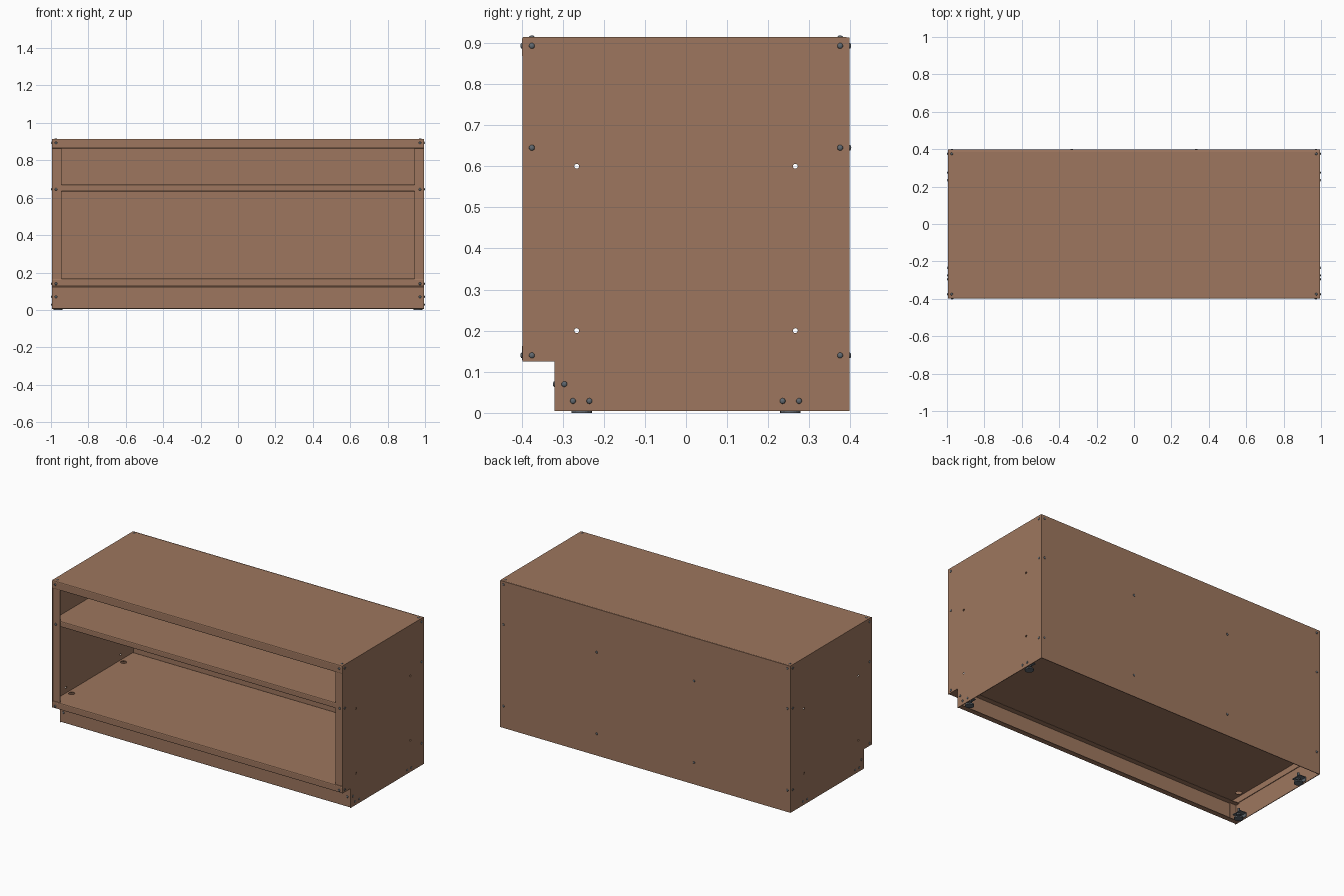
import bpy, bmesh
from math import pi
from mathutils import Matrix, Vector

if "Cube" in bpy.data.objects:
    bpy.data.objects.remove(bpy.data.objects["Cube"], do_unlink=True)


def material(name, rgb):
    m = bpy.data.materials.new(name)
    m.use_nodes = True
    m.diffuse_color = (*rgb, 1)
    m.node_tree.nodes["Principled BSDF"].inputs["Base Color"].default_value = (*rgb, 1)
    return m


BROWN = material("brown sheet", (0.34, 0.183, 0.112))
STEEL = material("grey steel", (0.12, 0.14, 0.16))
T = 0.004            # sheet thickness
W = 0.995            # half width of the cabinet
D = 0.398            # half depth
H = 0.913            # top height


def add_object(name, bm, mat):
    bmesh.ops.recalc_face_normals(bm, faces=bm.faces)
    mesh = bpy.data.meshes.new(name)
    bm.to_mesh(mesh)
    bm.free()
    if mat:
        mesh.materials.append(mat)
    ob = bpy.data.objects.new(name, mesh)
    bpy.context.collection.objects.link(ob)
    return ob


def box(name, lo, hi, mat=BROWN, mirror=False):
    lo, hi = Vector(lo), Vector(hi)
    bm = bmesh.new()
    bmesh.ops.create_cube(bm, size=1, matrix=Matrix.Translation((lo + hi) / 2)
                          @ Matrix.Diagonal((*(hi - lo), 1)))
    ob = add_object(name, bm, mat)
    if mirror:
        ob.modifiers.new("both sides", "MIRROR")
    return ob


def folded_sheet(name, profile, half):
    """Sweep a (y, z) line along x as a bent metal sheet."""
    bm = bmesh.new()
    rows = [[bm.verts.new((x, y, z)) for y, z in profile] for x in (-half, half)]
    for i in range(len(profile) - 1):
        bm.faces.new((rows[0][i], rows[0][i + 1], rows[1][i + 1], rows[1][i]))
    ob = add_object(name, bm, BROWN)
    bend = ob.modifiers.new("bend", "BEVEL")
    bend.width, bend.segments = 0.004, 2
    ob.modifiers.new("sheet", "SOLIDIFY").thickness = T
    ob.modifiers["sheet"].offset = 0
    return ob


def drill(ob, centres, radius, axis):
    """Cut round holes and keep the finished mesh."""
    bm = bmesh.new()
    turn = Matrix.Rotation(pi / 2, 4, "Y") if axis == "X" else Matrix()
    for c in centres:
        bmesh.ops.create_cone(bm, cap_ends=True, segments=16, radius1=radius, radius2=radius,
                              depth=0.06, matrix=Matrix.Translation(c) @ turn)
    cutter = add_object("hole_cutter", bm, None)
    cutter.hide_render = True
    cut = ob.modifiers.new("holes", "BOOLEAN")
    cut.operation, cut.solver, cut.object = "DIFFERENCE", "EXACT", cutter
    bpy.context.view_layer.update()
    done = bpy.data.meshes.new_from_object(ob.evaluated_get(bpy.context.evaluated_depsgraph_get()))
    ob.modifiers.clear()
    ob.data = done
    bpy.data.objects.remove(cutter, do_unlink=True)


# Side panels with a toe notch and wall holes
outline = [(-D, H), (-D, 0.125), (-0.32, 0.125), (-0.32, 0.005), (D, 0.005), (D, H)]
bm = bmesh.new()
face = bm.faces.new([bm.verts.new((W - T, y, z)) for y, z in outline])
extruded = bmesh.ops.extrude_face_region(bm, geom=[face])["geom"]
bmesh.ops.translate(bm, vec=(T, 0, 0),
                    verts=[g for g in extruded if isinstance(g, bmesh.types.BMVert)])
side = add_object("side_panels", bm, BROWN)
drill(side, [(W, y, z) for y in (-0.266, 0.266) for z in (0.2, 0.6)], 0.006, "X")
side.modifiers.new("both sides", "MIRROR")
box("side_front_flanges", (0.943, -0.394, 0.125), (W - T, -0.39, H - T), mirror=True)
box("side_lower_flanges", (0.945, -0.314, 0.01), (W - T, -0.31, 0.12), mirror=True)

# Back panel
box("back_panel", (-W, D - T, 0.005), (W, D, H))

# Top, shelf and floor trays, each with folded lips
folded_sheet("top_panel", [(0.392, 0.865), (0.392, H), (-0.397, H), (-0.397, 0.866), (-0.375, 0.866)], W)
folded_sheet("shelf", [(0.39, 0.635), (0.39, 0.668), (-0.387, 0.668), (-0.387, 0.636), (-0.365, 0.636)], W - T)
floor = folded_sheet("floor_panel", [(0.39, 0.127), (0.39, 0.165), (-0.397, 0.165),
                                     (-0.397, 0.127), (-0.305, 0.127)], W - T)
FEET = [(s * 0.962, y) for s in (-1, 1) for y in (-0.254, 0.254)]
drill(floor, [(x, y, 0.166) for x, y in FEET], 0.018, "Z")
for name, top, drop in (("top", 0.91, 0.045), ("shelf", 0.666, 0.031), ("floor", 0.163, 0.036)):
    box(name + "_end_flanges", (0.987, -0.38, top - drop), (W - T, 0.385, top), mirror=True)

# Recessed kick plate
folded_sheet("kick_plate", [(-0.285, 0.122), (-0.318, 0.122), (-0.318, 0.008), (-0.285, 0.008)], W - T)

# Levelling feet with brackets
bm = bmesh.new()
for x, y in FEET:
    for z, depth, r in ((0.004, 0.008, 0.025), (0.012, 0.008, 0.015), (0.036, 0.06, 0.007), (0.026, 0.008, 0.013)):
        bmesh.ops.create_cone(bm, cap_ends=True, segments=20, radius1=r, radius2=r, depth=depth,
                              matrix=Matrix.Translation((x, y, z)))
add_object("levelling_feet", bm, STEEL)
for end, y in (("front", -0.254), ("back", 0.254)):
    box(end + "_foot_brackets", (0.945, y - 0.032, 0.032), (W - T, y + 0.032, 0.036), STEEL, True)
    box(end + "_foot_bracket_plates", (0.987, y - 0.032, 0.012), (W - T, y + 0.032, 0.034), STEEL, True)

# Domed rivets on every face
levels = (0.14, 0.645, 0.893)
spots = []
for s in (-1, 1):
    for y in (-0.375, 0.375):
        spots += [((s * W, y, z), 0) for z in levels]
        spots.append(((s * 0.975, y, H + 0.001), 2))
    for y in (-0.275, -0.235, 0.235, 0.275):
        spots.append(((s * W, y, 0.029), 0))
    spots.append(((s * W, -0.296, 0.07), 0))
    spots.append(((s * 0.973, -0.32, 0.07), 1))
    for z in levels:
        front = -0.394 if z == 0.645 else -0.399
        spots += [((s * 0.973, front, z), 1), ((s * 0.973, D, z), 1)]
    spots += [((s * 0.333, D, z), 1) for z in levels[:2]]
bm = bmesh.new()
for centre, axis in spots:
    scale = [0.007] * 3
    scale[axis] = 0.004
    bmesh.ops.create_uvsphere(bm, u_segments=12, v_segments=6, radius=1,
                              matrix=Matrix.Translation(centre) @ Matrix.Diagonal((*scale, 1)))
rivets = add_object("rivets", bm, STEEL)
rivets.data.polygons.foreach_set("use_smooth", [True] * len(rivets.data.polygons))
